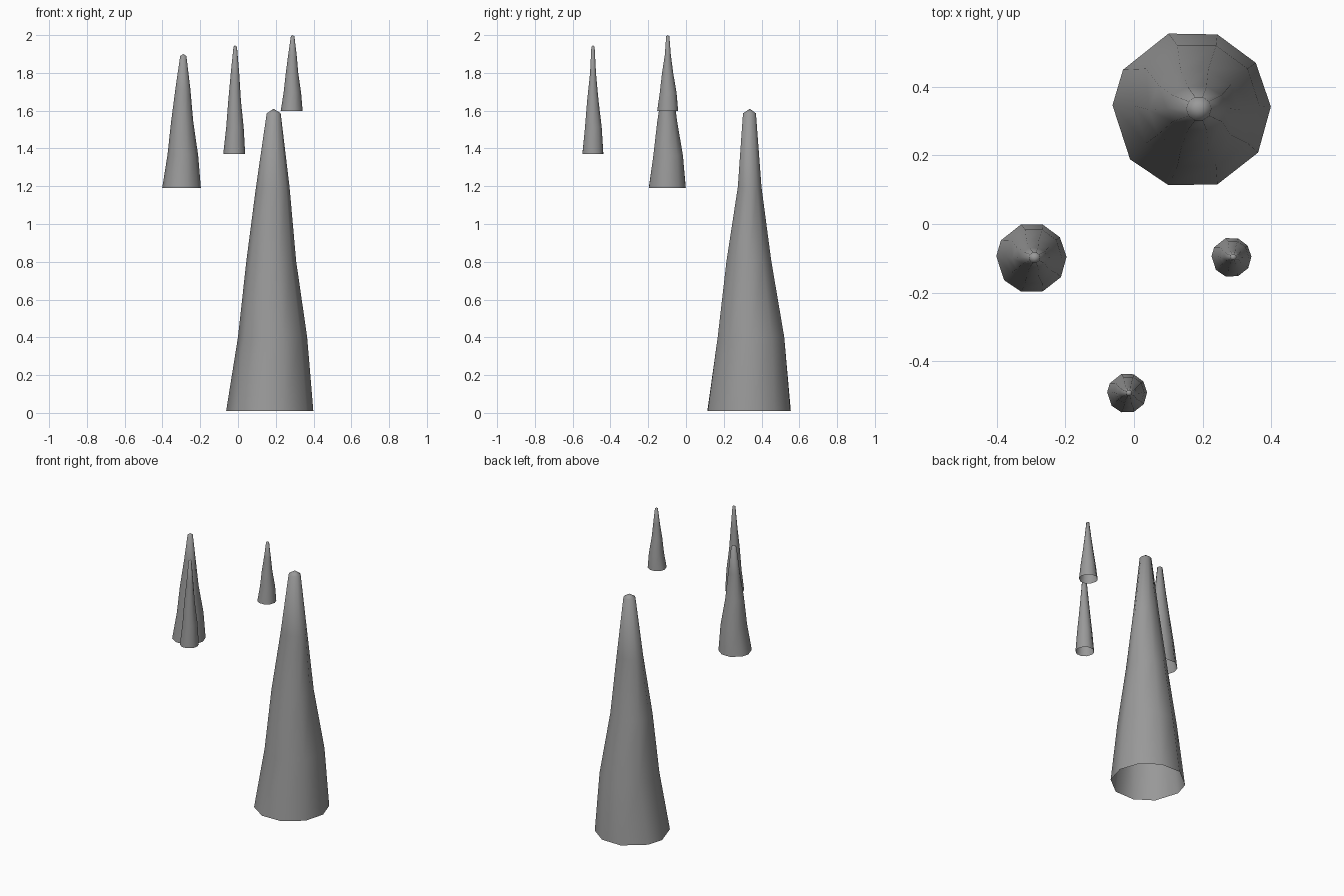
import bpy
import bmesh
from math import cos, sin, radians

if "Cube" in bpy.data.objects:
    bpy.data.objects.remove(bpy.data.objects["Cube"], do_unlink=True)

stone = bpy.data.materials.new("grey_stone")
stone.use_nodes = True
GREY = (0.32, 0.32, 0.32, 1)
stone.diffuse_color = GREY
stone.node_tree.nodes["Principled BSDF"].inputs["Base Color"].default_value = GREY

SIDES = 10
# Slightly uneven base outline: angle shift in degrees for each corner
BASE_SHIFT = [2, 0, -1, -1, 6, -3, 3, 1, 1, 3]
# Rings: height fraction, centre x, centre y, radius x, radius y
RINGS = [
    (0.0, 0.0, 0.0, 0.231, 0.231),
    (0.245, 0.015, 0.010, 0.183, 0.185),
    (0.495, 0.008, -0.001, 0.132, 0.125),
    (0.74, 0.016, 0.003, 0.089, 0.066),
    (0.985, 0.021, 0.002, 0.037, 0.036),
]


def spike(name, x, y, base, top, width):
    """Hollow tapering spike, open at the bottom, with a blunt tip."""
    bm = bmesh.new()
    height = top - base
    loops = []
    for i, (t, cx, cy, rx, ry) in enumerate(RINGS):
        loop = []
        for k in range(SIDES):
            a = radians(k * 360 / SIDES + (BASE_SHIFT[k] if i == 0 else 0))
            loop.append(bm.verts.new((width * (cx + rx * cos(a)),
                                      width * (cy + ry * sin(a)), t * height)))
        loops.append(loop)
    for low, high in zip(loops, loops[1:]):
        for k in range(SIDES):
            n = (k + 1) % SIDES
            bm.faces.new((low[k], low[n], high[n], high[k]))
    # Blunt tip
    tip = bm.verts.new((width * 0.021, width * 0.004, height))
    for k in range(SIDES):
        bm.faces.new((loops[-1][k], loops[-1][(k + 1) % SIDES], tip))
    for f in bm.faces:
        f.smooth = True
    mesh = bpy.data.meshes.new(name)
    bm.to_mesh(mesh)
    bm.free()
    mesh.materials.append(stone)
    obj = bpy.data.objects.new(name, mesh)
    obj.location = (x, y, base)
    bpy.context.collection.objects.link(obj)


spike("large_spike", 0.168, 0.334, 0.01, 1.61, 1.0)
spike("right_spike", -0.299, -0.099, 1.19, 1.90, 0.444)
spike("front_spike", -0.020, -0.493, 1.37, 1.946, 0.252)
spike("left_spike", 0.284, -0.097, 1.597, 2.0, 0.252)
